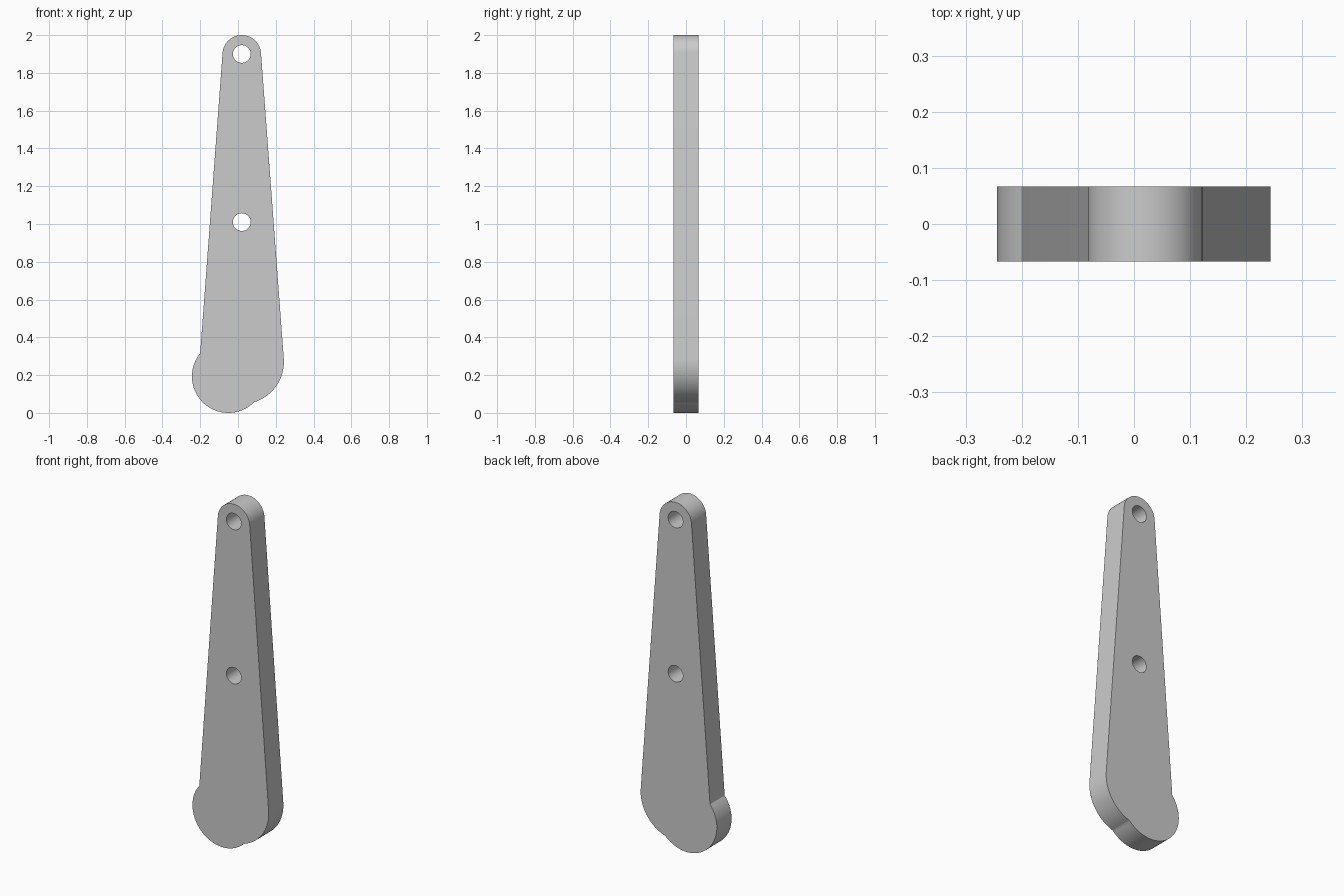
import bpy
import bmesh
import math
from mathutils import Vector, geometry

cube = bpy.data.objects.get("Cube")
if cube:
    bpy.data.objects.remove(cube, do_unlink=True)

HALF = 0.067
TOP, TOP_R = Vector((0.02, 1.898)), 0.102
HEEL, HEEL_R = Vector((0.02, 0.27)), 0.223
LOBE, LOBE_R = Vector((-0.051, 0.193)), 0.193
HOLE_R = 0.047

# Plain grey finish
grey = bpy.data.materials.new("plain_grey")
grey.use_nodes = True
colour = (0.6, 0.6, 0.6, 1)
grey.diffuse_color = colour
grey.node_tree.nodes["Principled BSDF"].inputs["Base Color"].default_value = colour


def arc(centre, radius, start, end, steps):
    """Points along an arc from angle start to angle end."""
    angles = [start + (end - start) * i / steps for i in range(steps + 1)]
    return [centre + radius * Vector((math.cos(a), math.sin(a))) for a in angles]


def angle_of(point, centre):
    return math.atan2(point.y - centre.y, point.x - centre.x)


def plate(name, outline, half):
    """Extrude an outline in x and z to both sides of y = 0."""
    bm = bmesh.new()
    face = bm.faces.new([bm.verts.new((p.x, -half, p.y)) for p in outline])
    moved = bmesh.ops.extrude_face_region(bm, geom=[face])["geom"]
    verts = [g for g in moved if isinstance(g, bmesh.types.BMVert)]
    bmesh.ops.translate(bm, verts=verts, vec=(0, 2 * half, 0))
    bmesh.ops.recalc_face_normals(bm, faces=bm.faces)
    mesh = bpy.data.meshes.new(name)
    bm.to_mesh(mesh)
    bm.free()
    mesh.materials.append(grey)
    obj = bpy.data.objects.new(name, mesh)
    bpy.context.collection.objects.link(obj)
    return obj


# Outline: rounded tip, tangent sides, round heel and offset lobe
tilt = math.asin((HEEL_R - TOP_R) / (TOP.y - HEEL.y))
left = Vector((-math.cos(tilt), math.sin(tilt)))
hits = geometry.intersect_line_sphere_2d(
    TOP + left * TOP_R, HEEL + left * HEEL_R, LOBE, LOBE_R)
side_notch = next(h for h in hits if h)
crossings = geometry.intersect_sphere_sphere_2d(HEEL, HEEL_R, LOBE, LOBE_R)
base_notch = min(crossings, key=lambda p: p.y)

outline = arc(TOP, TOP_R, math.pi - tilt, tilt, 40)
outline += arc(HEEL, HEEL_R, tilt, angle_of(base_notch, HEEL), 32)
outline += arc(LOBE, LOBE_R, angle_of(base_notch, LOBE),
               angle_of(side_notch, LOBE) - 2 * math.pi, 48)[1:]
arm = plate("lever_arm", outline, HALF)

# Two through holes
for height in (1.9, 1.01):
    ring = arc(Vector((0.02, height)), HOLE_R, 0, 2 * math.pi, 40)[:-1]
    cutter = plate("hole_cutter", ring, 2 * HALF)
    cutter.hide_render = True
    cut = arm.modifiers.new("hole", "BOOLEAN")
    cut.operation = "DIFFERENCE"
    cut.solver = "EXACT"
    cut.object = cutter
    bpy.context.view_layer.objects.active = arm
    bpy.ops.object.modifier_apply(modifier=cut.name)
    bpy.data.objects.remove(cutter, do_unlink=True)

# Smooth curved edges, crisp rims
bpy.ops.object.select_all(action="DESELECT")
arm.select_set(True)
bpy.context.view_layer.objects.active = arm
bpy.ops.object.shade_smooth_by_angle(angle=math.radians(30))
